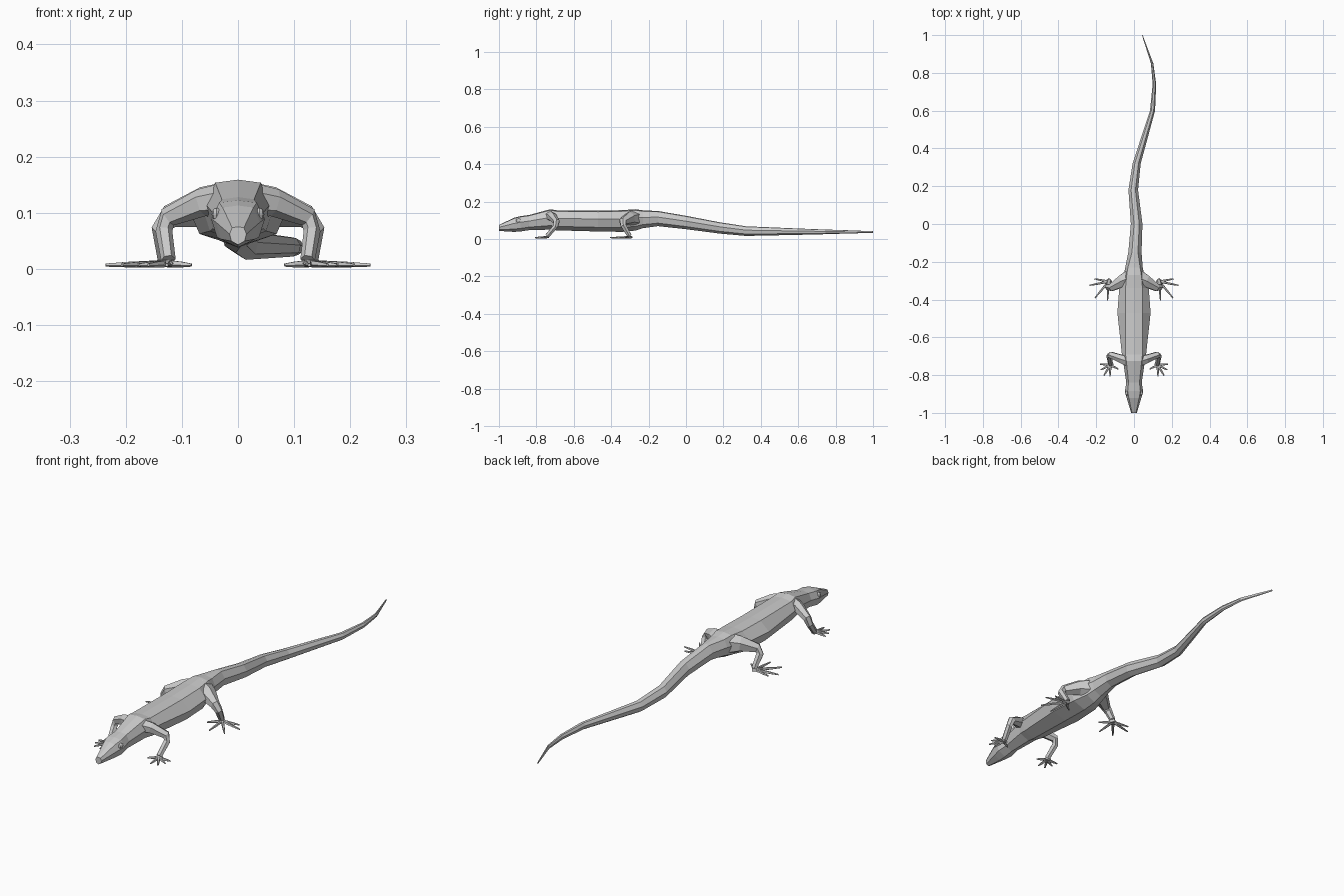
import bpy, bmesh, math
from mathutils import Vector

if "Cube" in bpy.data.objects:
    bpy.data.objects.remove(bpy.data.objects["Cube"])


def loft(bm, rings):
    """Skin a list of equal-length rings and cap both ends."""
    vs = [[bm.verts.new(p) for p in r] for r in rings]
    n = len(vs[0])
    for a, b in zip(vs, vs[1:]):
        for i in range(n):
            bm.faces.new((a[i], a[(i + 1) % n], b[(i + 1) % n], b[i]))
    bm.faces.new(vs[0][::-1])
    bm.faces.new(vs[-1])


def finish(bm, name, mirror=False):
    bmesh.ops.recalc_face_normals(bm, faces=bm.faces)
    me = bpy.data.meshes.new(name)
    bm.to_mesh(me)
    bm.free()
    ob = bpy.data.objects.new(name, me)
    bpy.context.collection.objects.link(ob)
    if mirror:
        ob.modifiers.new("Mirror", 'MIRROR')


def tube(bm, pts, radii, ref, sides=6, wide=1):
    """Faceted tube along pts; ref fixes the roll, wide stretches it sideways."""
    pts = [Vector(p) for p in pts]
    rings = []
    for i, r in enumerate(radii):
        t = (pts[min(i + 1, len(pts) - 1)] - pts[max(i - 1, 0)]).normalized()
        across = t.cross(Vector(ref)).normalized()
        up = across.cross(t)
        rings.append([pts[i] + r * (up * math.cos(a) + across * wide * math.sin(a))
                      for a in (math.tau * (k + 0.5) / sides for k in range(sides))])
    loft(bm, rings)


def body_ring(y, cx, w, flat, top, bottom):
    """Eight-sided section: flat back, side ridge, narrower belly."""
    h = top - bottom
    half = [(0, top), (flat, top - .05 * h), (w, bottom + .6 * h),
            (.78 * w, bottom + .2 * h), (0, bottom)]
    return [(cx + x, y, z) for x, z in half + [(-x, z) for x, z in half[3:0:-1]]]


# Head and trunk: y, half width, top, bottom
trunk = [(-1, .015, .075, .043), (-.92, .039, .113, .038), (-.885, .048, .122, .040),
         (-.84, .041, .128, .047), (-.725, .058, .159, .050), (-.69, .064, .153, .046),
         (-.47, .088, .151, .040), (-.34, .078, .154, .038), (-.27, .055, .159, .045),
         (-.23, .046, .153, .058)]
rings = [body_ring(y, 0, w, min(.045, .7 * w), top, low) for y, w, top, low in trunk]

# Tail: centre line y, x, z with an even taper
for y, x, z in [(-.15, .005, .109), (0, .014, .088), (.18, -.004, .059), (.32, .014, .042),
                (.6, .098, .039), (.74, .108, .038), (.85, .096, .038), (1, .044, .037)]:
    s = (1 - y) / 1.15
    w, h = .002 + .033 * s, .0045 + .036 * s
    rings.append(body_ring(y, x, w, .45 * w, z + h, z - h))
bm = bmesh.new()
loft(bm, rings)
finish(bm, "body_and_tail")

# Eyes
bm = bmesh.new()
bmesh.ops.create_uvsphere(bm, u_segments=8, v_segments=6, radius=1)
bmesh.ops.scale(bm, vec=(.009, .015, .012), verts=bm.verts)
bmesh.ops.translate(bm, vec=(.038, -.895, .097), verts=bm.verts)
finish(bm, "eyes", True)


def leg(name, joints, radii, palm_dir, toes):
    """Limb through its joints, a flat palm and splayed toes; mirrored."""
    bm = bmesh.new()
    tube(bm, joints, radii, (0, 1, 0))
    wrist = Vector(joints[-1]) - Vector((0, 0, .006))
    d = Vector((*palm_dir, 0))
    tube(bm, [wrist - d * .4, wrist + d], [.007, .006], (0, 0, 1), wide=2.2)
    for x, y in toes:
        tip, base = Vector((x, y, .007)), wrist + d * .3
        mid = base.lerp(tip, .6)
        tube(bm, [base, mid, tip], [.007, .0055, .003], (0, 0, 1), 5)
    finish(bm, name, True)


leg("front_legs",
    [(.025, -.728, .122), (.065, -.715, .118), (.125, -.692, .092),
     (.132, -.698, .067), (.124, -.742, .016)],
    [.031, .025, .018, .015, .013], (.005, -.016),
    [(.18, -.742), (.176, -.772), (.16, -.803), (.127, -.808), (.083, -.768)])

leg("hind_legs",
    [(.02, -.282, .108), (.062, -.302, .11), (.122, -.338, .093),
     (.137, -.335, .072), (.13, -.302, .016)],
    [.048, .036, .021, .017, .013], (.016, -.01),
    [(.21, -.29), (.236, -.325), (.207, -.392), (.14, -.405), (.085, -.345)])
